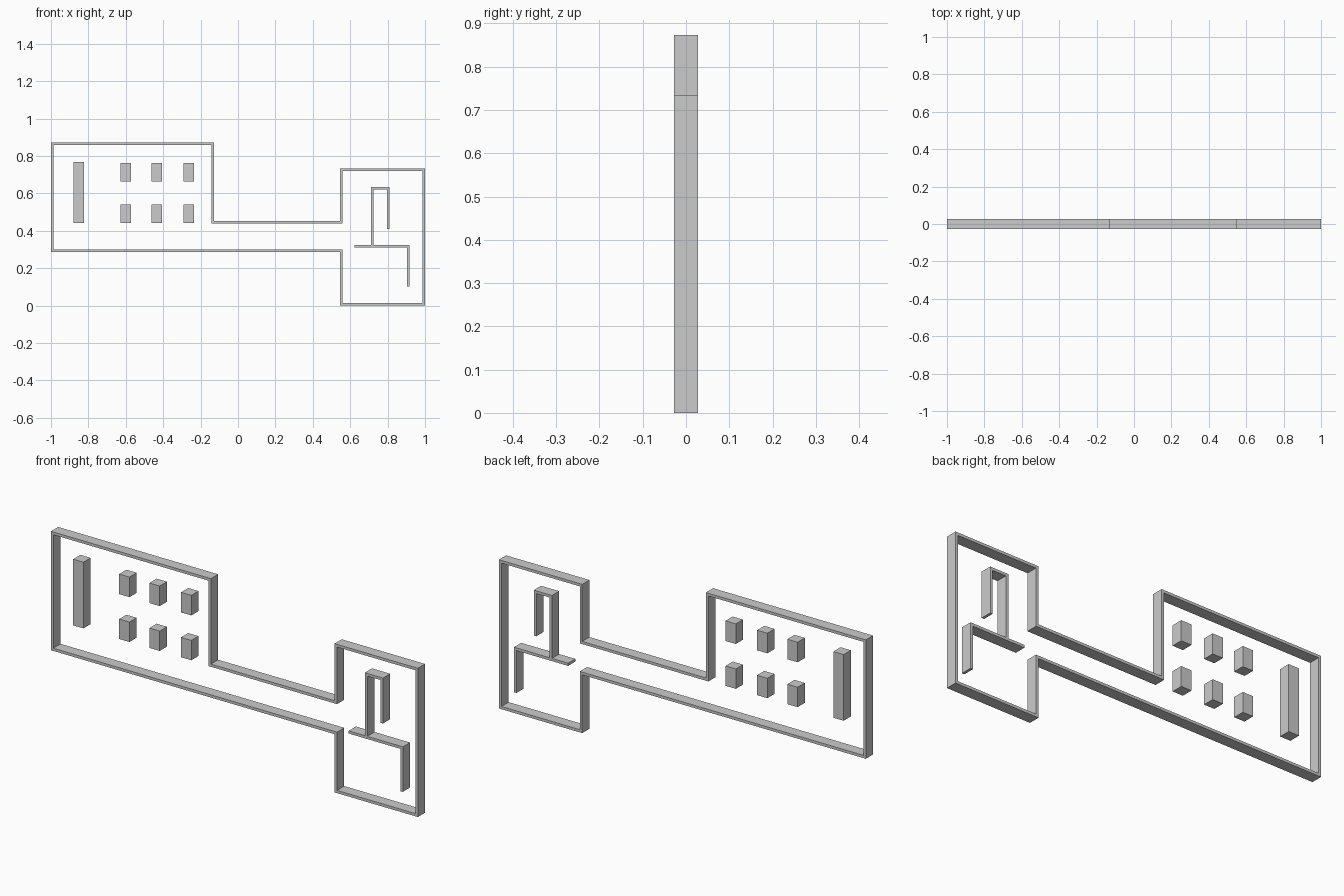
import bpy, bmesh
from mathutils import Vector

if "Cube" in bpy.data.objects:
    bpy.data.objects.remove(bpy.data.objects["Cube"])

DEPTH = 0.056
T = 0.0135


def extruded(name, quads):
    """Sweep flat x-z quads from front to back and join them into one object."""
    bm = bmesh.new()
    faces = []
    for quad in quads:
        faces.append(bm.faces.new([bm.verts.new((p[0], -DEPTH / 2, p[1])) for p in quad]))
    bmesh.ops.remove_doubles(bm, verts=bm.verts[:], dist=1e-5)
    out = bmesh.ops.extrude_face_region(bm, geom=bm.faces[:], use_keep_orig=True)
    moved = [g for g in out["geom"] if isinstance(g, bmesh.types.BMVert)]
    bmesh.ops.translate(bm, verts=moved, vec=(0, DEPTH, 0))
    bmesh.ops.recalc_face_normals(bm, faces=bm.faces[:])
    mesh = bpy.data.meshes.new(name)
    bm.to_mesh(mesh)
    bm.free()
    obj = bpy.data.objects.new(name, mesh)
    bpy.context.collection.objects.link(obj)
    return obj


def wall(name, path, thick, closed=False):
    """Mitred wall along a right-angled path; positive thickness grows to the left."""
    pts = [Vector(p) for p in path]
    n = len(pts)
    inner = []
    for i, p in enumerate(pts):
        dirs = []
        if closed or i > 0:
            dirs.append((p - pts[i - 1]).normalized())
        if closed or i < n - 1:
            dirs.append((pts[(i + 1) % n] - p).normalized())
        inner.append(p + sum((Vector((-d.y, d.x)) * thick for d in dirs), Vector((0, 0))))
    quads = []
    for i in range(n if closed else n - 1):
        j = (i + 1) % n
        quads.append((pts[i], pts[j], inner[j], inner[i]))
    return extruded(name, quads)


def block(name, x0, x1, z0, z1):
    return extruded(name, [((x0, z0), (x1, z0), (x1, z1), (x0, z1))])


# Outer wall: large room, corridor and small room
wall("outer_wall", [(-1, 0.287), (0.546, 0.287), (0.546, 0), (1, 0), (1, 0.733),
                    (0.546, 0.733), (0.546, 0.452), (-0.128, 0.452),
                    (-0.128, 0.873), (-1, 0.873)], T, closed=True)

# Partitions in the small room
wall("hooked_partition", [(0.711, 0.324), (0.711, 0.634), (0.81, 0.634), (0.81, 0.41)], -T)
wall("corner_partition", [(0.623, 0.324), (0.918, 0.324), (0.918, 0.102)], -T)

# Long block and two rows of short blocks in the large room
block("long_block", -0.879, -0.823, 0.442, 0.768)
for row, (z0, z1) in enumerate([(0.442, 0.54), (0.663, 0.762)]):
    for col, x in enumerate([-0.6, -0.435, -0.263]):
        block(f"short_block_{row}_{col}", x - 0.028, x + 0.028, z0, z1)
